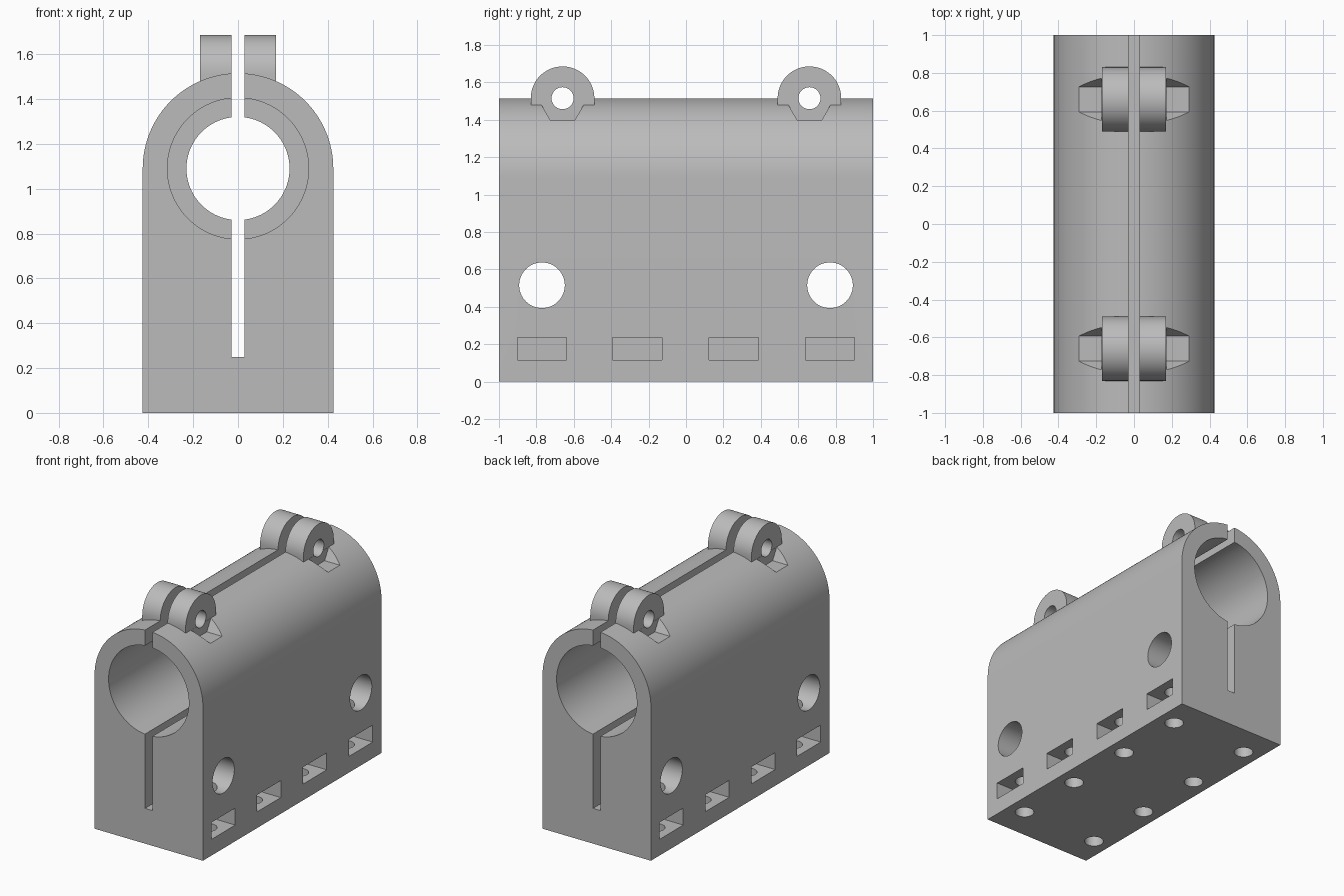
import bpy
import bmesh
import math
from mathutils import Matrix

cube = bpy.data.objects.get("Cube")
if cube:
    bpy.data.objects.remove(cube, do_unlink=True)

grey = bpy.data.materials.new("plain grey")
grey.use_nodes = True
colour = (0.5, 0.5, 0.5, 1)
grey.diffuse_color = colour
grey.node_tree.nodes["Principled BSDF"].inputs["Base Color"].default_value = colour


def prism(name, outline, axis, start, end):
    """Extrude an outline of (across, up) points along x, y or z."""
    def place(a, b, t):
        return {"x": (t, a, b), "y": (a, t, b), "z": (a, b, t)}[axis]
    bm = bmesh.new()
    face = bm.faces.new([bm.verts.new(place(a, b, start)) for a, b in outline])
    grown = bmesh.ops.extrude_face_region(bm, geom=[face])["geom"]
    tops = [v for v in grown if isinstance(v, bmesh.types.BMVert)]
    bmesh.ops.translate(bm, verts=tops, vec=place(0, 0, end - start))
    bmesh.ops.recalc_face_normals(bm, faces=bm.faces)
    mesh = bpy.data.meshes.new(name)
    bm.to_mesh(mesh)
    bm.free()
    obj = bpy.data.objects.new(name, mesh)
    bpy.context.collection.objects.link(obj)
    return obj


def arc(a, b, radius, count=64, first=0.0, sweep=2 * math.pi):
    steps = count if sweep > 6 else count - 1
    return [(a + radius * math.cos(first + sweep * i / steps),
             b + radius * math.sin(first + sweep * i / steps)) for i in range(count)]


def rect(a0, a1, b0, b1):
    return [(a0, b0), (a1, b0), (a1, b1), (a0, b1)]


def combine(target, tool, operation="DIFFERENCE"):
    tool.hide_render = True
    mod = target.modifiers.new("combine", "BOOLEAN")
    mod.operation = operation
    mod.solver = "EXACT"
    mod.object = tool
    bpy.context.view_layer.objects.active = target
    bpy.ops.object.modifier_apply(modifier=mod.name)
    bpy.data.objects.remove(tool, do_unlink=True)


BORE_Z, LUG_Z = 1.09, 1.515

# Arched block
block = prism("clamp_block", [(-0.425, 0), (0.425, 0)]
              + arc(0, BORE_Z, 0.425, 65, 0, math.pi), "y", -1, 1)

# Clamping lugs on the crown
for y in (-0.66, 0.66):
    outline = [(y - 0.17, 1.43), (y + 0.17, 1.43)] + arc(y, LUG_Z, 0.17, 33, 0, math.pi)
    combine(block, prism("lug", outline, "x", -0.17, 0.17), "UNION")

# Bearing seats at both ends with a narrow stop ring between
combine(block, prism("bore", arc(0, BORE_Z, 0.23, 96), "y", -1.1, 1.1))
for side in (-1, 1):
    combine(block, prism("seat", arc(0, BORE_Z, 0.315, 96), "y", side * 0.04, side * 1.1))

# Clamp bolt holes and hexagonal clearances beside the lugs
for y in (-0.66, 0.66):
    combine(block, prism("bolt_hole", arc(y, LUG_Z, 0.059, 32), "x", -0.6, 0.6))
    for side in (-1, 1):
        hexagon = arc(y, LUG_Z, 0.133, 6)
        combine(block, prism("hex_recess", hexagon, "x", side * 0.171, side * 0.6))

# Large cross holes
for y in (-0.77, 0.77):
    combine(block, prism("cross_hole", arc(y, 0.515, 0.122), "x", -0.6, 0.6))

# Nut pockets and mounting screw holes along both sides
for y in (-0.77, -0.26, 0.255, 0.77):
    for side in (-1, 1):
        pocket = rect(y - 0.132, y + 0.132, 0.115, 0.235)
        combine(block, prism("nut_pocket", pocket, "x", side * 0.165, side * 0.6))
        hole = arc(side * 0.3, y, 0.062, 32)
        combine(block, prism("screw_hole", hole, "z", -0.1, 0.48))

# Clamping slit along the whole length
combine(block, prism("slit", rect(-0.029, 0.029, 0.25, 1.9), "y", -1.1, 1.1))

block.data.materials.clear()
block.data.materials.append(grey)
for poly in block.data.polygons:
    poly.material_index = 0
bpy.ops.object.select_all(action="DESELECT")
block.select_set(True)
bpy.context.view_layer.objects.active = block
bpy.ops.object.shade_smooth_by_angle(angle=math.radians(30))
